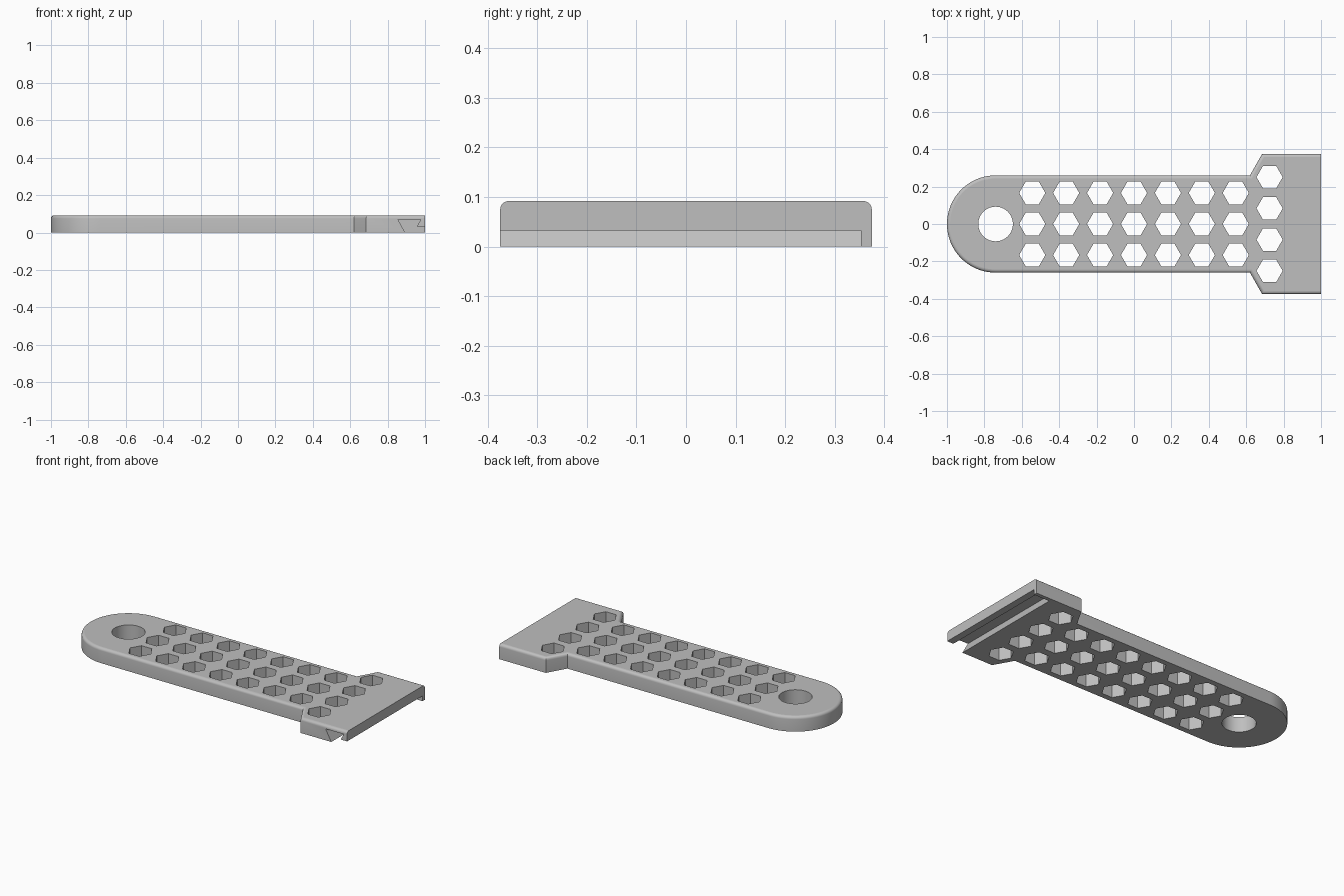
import bpy, bmesh, math
from mathutils import Vector

old = bpy.data.objects.get("Cube")
if old:
    bpy.data.objects.remove(old, do_unlink=True)

THICK = 0.092      # plate thickness
ROUND = 0.26       # radius of the rounded end
HUB = -0.74        # centre of the rounded end
HALF = 0.375       # half width of the wide head
EDGE = 0.017       # rounding of the upper rim

grey = bpy.data.materials.new("plain grey")
grey.use_nodes = True
colour = (0.52, 0.52, 0.52, 1)
grey.diffuse_color = colour
grey.node_tree.nodes["Principled BSDF"].inputs["Base Color"].default_value = colour


def prism(bm, points, offset):
    """Extrude a closed loop of points along an offset."""
    face = bm.faces.new([bm.verts.new(p) for p in points])
    out = bmesh.ops.extrude_face_region(bm, geom=[face])
    moved = [v for v in out["geom"] if isinstance(v, bmesh.types.BMVert)]
    bmesh.ops.translate(bm, vec=Vector(offset), verts=moved)


def ring(x, y, radius, count):
    """Points of an upright through hole, starting below the plate."""
    return [(x + radius * math.cos(math.tau * i / count),
             y + radius * math.sin(math.tau * i / count), -0.05) for i in range(count)]


def finish(bm, name):
    bmesh.ops.recalc_face_normals(bm, faces=bm.faces)
    mesh = bpy.data.meshes.new(name)
    bm.to_mesh(mesh)
    bm.free()
    obj = bpy.data.objects.new(name, mesh)
    bpy.context.collection.objects.link(obj)
    return obj


# Plate outline: rounded end, straight arm, flared head
steps = 40
arc = [(HUB + ROUND * math.cos(a), ROUND * math.sin(a))
       for a in (math.pi / 2 + math.pi * i / steps for i in range(steps + 1))]
head = [(0.62, -ROUND), (0.685, -HALF), (1, -HALF)]
outline = arc + head + [(x, -y) for x, y in reversed(head)]

bm = bmesh.new()
prism(bm, [(x, y, 0) for x, y in outline], (0, 0, THICK))

# Rounded upper rim, leaving the head's end edge sharp
rim = [e for e in bm.edges
       if all(v.co.z > THICK / 2 for v in e.verts)
       and not all(v.co.x > 0.99 for v in e.verts)]
bmesh.ops.bevel(bm, geom=rim, offset=EDGE, offset_type='OFFSET', segments=5,
                profile=0.5, affect='EDGES', clamp_overlap=True)
plate = finish(bm, "perforated_plate")
plate.data.materials.append(grey)

# Cutters: hanging hole, hexagon grid, head hexagons
bm = bmesh.new()
up = (0, 0, 0.2)
prism(bm, ring(HUB, 0, 0.0925, 64), up)
for col in range(-3, 4):
    for row in (-1, 0, 1):
        prism(bm, ring(col * 0.1813, row * 0.166, 0.07, 6), up)
for row in range(4):
    prism(bm, ring(0.725, (row - 1.5) * 0.167, 0.07, 6), up)

# Undercut slide groove, open at the front and end, closed at the back
groove = [(0.855, 0.07), (0.904, -0.02), (1.05, -0.02),
          (1.05, 0.032), (0.957, 0.032), (0.977, 0.07)]
prism(bm, [(x, -0.5, z) for x, z in groove], (0, 0.853, 0))
cutters = finish(bm, "hole_cutters")
cutters.hide_render = True

cut = plate.modifiers.new("holes", 'BOOLEAN')
cut.operation = 'DIFFERENCE'
cut.solver = 'EXACT'
cut.object = cutters
bpy.ops.object.select_all(action='DESELECT')
plate.select_set(True)
bpy.context.view_layer.objects.active = plate
bpy.ops.object.modifier_apply(modifier=cut.name)
bpy.data.objects.remove(cutters, do_unlink=True)

# Smooth curves, flat level faces
bpy.ops.object.shade_smooth_by_angle(angle=math.radians(30))
for face in plate.data.polygons:
    face.material_index = 0
    if abs(face.normal.z) > 0.999:
        face.use_smooth = False
